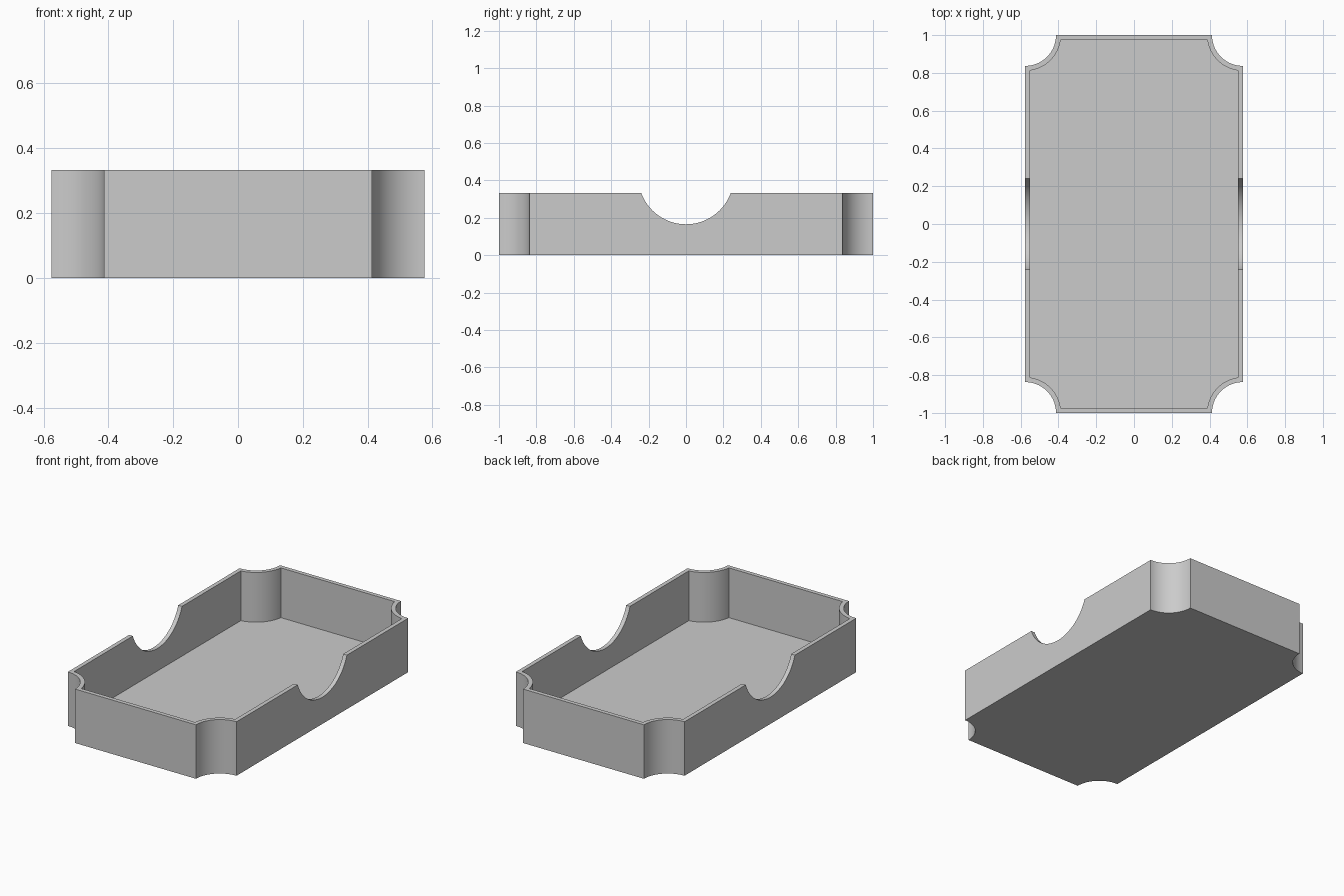
import bpy, bmesh, math

if "Cube" in bpy.data.objects:
    bpy.data.objects.remove(bpy.data.objects["Cube"], do_unlink=True)

HALF_X, HALF_Y, HEIGHT = 0.576, 1.0, 0.333
WALL, CORNER_R, STEPS = 0.026, 0.163, 24
NOTCH_R, NOTCH_Z = 0.255, 0.42

grey = bpy.data.materials.new("light grey")
grey.use_nodes = True
grey.diffuse_color = (0.6, 0.6, 0.6, 1)
grey.node_tree.nodes["Principled BSDF"].inputs["Base Color"].default_value = (0.6, 0.6, 0.6, 1)


def outline(inset):
    """Rectangle with concave round corners, counter-clockwise."""
    r = CORNER_R + inset
    trim = math.asin(inset / r)
    quarter = []
    for i in range(STEPS + 1):
        a = trim + (math.pi / 2 - 2 * trim) * i / STEPS
        quarter.append((HALF_X - r * math.sin(a), HALF_Y - r * math.cos(a)))
    quarter.reverse()
    # start on the side wall, end on the end wall
    quarter.sort(key=lambda p: p[1])
    points = []
    for sx, sy in ((1, 1), (-1, 1), (-1, -1), (1, -1)):
        ring = quarter if sx * sy > 0 else quarter[::-1]
        points += [(sx * x, sy * y) for x, y in ring]
    return points


def finish(name, bm):
    bmesh.ops.recalc_face_normals(bm, faces=bm.faces)
    mesh = bpy.data.meshes.new(name)
    bm.to_mesh(mesh)
    bm.free()
    obj = bpy.data.objects.new(name, mesh)
    bpy.context.collection.objects.link(obj)
    mesh.materials.append(grey)
    return obj


# Tray shell: outer wall, rim, inner wall, floor and underside
bm = bmesh.new()
loops = [[bm.verts.new((x, y, z)) for x, y in outline(inset)]
         for inset, z in ((0, 0), (0, HEIGHT), (WALL, HEIGHT), (WALL, WALL))]
for a, b in zip(loops, loops[1:]):
    for i in range(len(a)):
        j = (i + 1) % len(a)
        bm.faces.new((a[i], a[j], b[j], b[i]))
bm.faces.new(loops[0][::-1])
bm.faces.new(loops[-1])
tray = finish("tray", bm)

# Finger notches through both long walls
bm = bmesh.new()
bmesh.ops.create_cone(bm, cap_ends=True, segments=96, radius1=NOTCH_R, radius2=NOTCH_R, depth=2)
cutter = finish("notch_cutter", bm)
cutter.rotation_euler.y = math.pi / 2
cutter.location.z = NOTCH_Z
cutter.hide_render = True

cut = tray.modifiers.new("finger notches", "BOOLEAN")
cut.operation = "DIFFERENCE"
cut.solver = "EXACT"
cut.object = cutter
bpy.ops.object.select_all(action="DESELECT")
tray.select_set(True)
bpy.context.view_layer.objects.active = tray
bpy.ops.object.modifier_apply(modifier=cut.name)
bpy.data.objects.remove(cutter, do_unlink=True)
bpy.ops.object.shade_smooth_by_angle(angle=math.radians(30))
